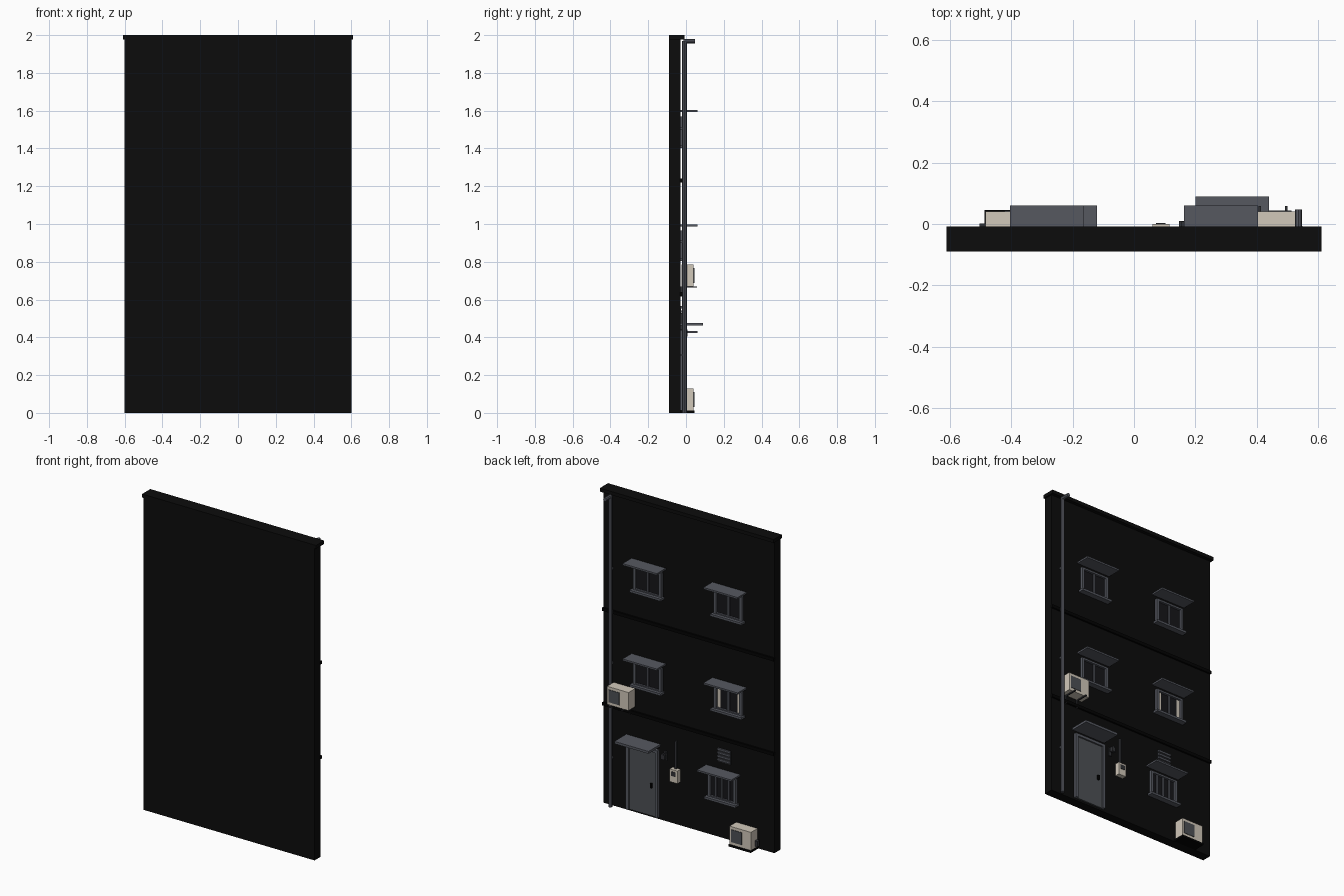
import bpy, math

if "Cube" in bpy.data.objects:
    bpy.data.objects.remove(bpy.data.objects["Cube"])

def mat(name, r, g, b):
    m = bpy.data.materials.new(name)
    m.diffuse_color = (r, g, b, 1)
    m.use_nodes = True
    m.node_tree.nodes["Principled BSDF"].inputs["Base Color"].default_value = m.diffuse_color
    return m

BLACK = mat("wall_black", .0036, .0036, .0036)
TRIM = mat("band_black", .001, .001, .001)
GREY = mat("slate_grey", .092, .098, .118)
DOOR = mat("door_grey", .075, .082, .09)
DARK = mat("dark_grey", .03, .031, .036)
GLASS = mat("dark_glass", .008, .008, .01)
CREAM = mat("cream", .64, .58, .49)

FY = -.03  # rear facade plane

def box(name, x0, x1, y0, y1, z0, z1, m):
    v = [(x, y, z) for x in (x0, x1) for y in (y0, y1) for z in (z0, z1)]
    f = [(0, 1, 3, 2), (4, 6, 7, 5), (0, 4, 5, 1), (2, 3, 7, 6), (0, 2, 6, 4), (1, 5, 7, 3)]
    me = bpy.data.meshes.new(name)
    me.from_pydata(v, [], f)
    me.materials.append(m)
    o = bpy.data.objects.new(name, me)
    bpy.context.collection.objects.link(o)
    return o

def tube(name, loc, r, length, m, rot=(0, 0, 0), n=8):
    bpy.ops.mesh.primitive_cylinder_add(vertices=n, radius=r, depth=length, location=loc, rotation=rot)
    o = bpy.context.object
    o.name = name
    o.data.materials.append(m)
    return o

# wall, roof cap and floor bands
box("wall", -.6, .6, -.09, FY, 0, 1.98, BLACK)
box("roof_cap", -.61, .61, -.09, -.008, 1.978, 2, BLACK)
for z in (.63, 1.23):
    box("floor_band", -.602, .602, FY - .005, -.019, z - .01, z + .01, TRIM)

def window(cx, zs, za, bars=1, curtains=False):
    """zs = sill height, za = awning height"""
    box("awning", cx - .12, cx + .12, FY, .06, za - .005, za + .006, GREY)
    box("sill", cx - .11, cx + .11, FY, .006, zs - .007, zs + .007, GREY)
    w, zt = .09, za - .027
    box("glass", cx - w, cx + w, FY, FY + .004, zs, zt, GLASS)
    for s in (-1, 1):
        box("jamb", cx + s * w - .009, cx + s * w + .009, FY, -.012, zs, zt, GREY)
        if curtains:
            c = cx + s * (w - .02)
            box("curtain", c - .011, c + .011, FY, FY + .006, zs + .015, zt - .012, CREAM)
    box("window_head", cx - w, cx + w, FY, -.012, zt - .012, zt, GREY)
    box("window_foot", cx - w, cx + w, FY, -.014, zs, zs + .014, GREY)
    for i in range(bars):
        c = cx - w + 2 * w * (i + 1) / (bars + 1)
        box("mullion", c - .006, c + .006, FY, -.016, zs, zt, GREY)

for cx in (.283, -.284):
    window(cx, 1.41, 1.597)
    window(cx, .81, .992, curtains=cx < 0)
window(-.24, .24, .428, bars=3)

# wall vent
box("vent_back", -.295, -.205, FY, FY + .004, .48, .565, DARK)
for i in range(4):
    z = .487 + i * .022
    box("vent_slat", -.295, -.205, FY, FY + .011, z, z + .012, GREY)

# door
box("door_awning", .2, .44, FY, .09, .462, .477, GREY)
box("door_panel", .225, .412, FY, -.02, .012, .425, DOOR)
for x in (.208, .412):
    box("door_jamb", x, x + .018, FY, -.01, .012, .44, GREY)
box("door_head", .208, .43, FY, -.01, .423, .44, GREY)
box("door_handle", .25, .262, -.02, -.011, .19, .22, TRIM)

# drain pipe with outlet at the top
tube("drain_pipe", (.536, -.008, .985), .0125, 1.97, GREY)
tube("pipe_outlet", (.536, .018, 1.968), .0115, .06, GREY, (math.pi / 2, 0, 0))
for z in (.3, .9, 1.5):
    box("pipe_clip", .531, .541, FY, -.01, z, z + .012, GREY)

def air_unit(x0, z0):
    """outdoor air conditioner, x0 = low x edge"""
    x1, z1 = x0 + .15, z0 + .115
    box("air_unit", x0, x1, FY + .005, .041, z0, z1, CREAM)
    box("fan_grille", x1 - .087, x1 - .012, .041, .044, z0 + .018, z1 - .018, DOOR)

air_unit(-.484, .013)
box("unit_base", -.487, -.33, FY, .046, 0, .013, TRIM)
box("unit_valve", -.503, -.484, -.02, .002, .025, .06, DARK)
air_unit(.375, .67)
for x in (.41, .495):
    box("unit_bracket_arm", x - .004, x + .004, FY, .059, .663, .67, DARK)
    box("unit_bracket_post", x - .004, x + .004, FY, FY + .01, .615, .667, DARK)

# electric meter with conduit
box("meter_box", .06, .115, FY, 0, .275, .355, CREAM)
box("meter_window", .072, .103, 0, .003, .315, .343, DARK)
box("conduit", .08, .092, FY, -.018, .355, .53, DARK)

# door lamp
box("lamp_plate", .15, .17, FY, FY + .006, .39, .445, DARK)
box("lamp_arm", .155, .165, FY, .008, .434, .442, DARK)
box("lamp_head", .146, .172, -.01, .009, .405, .434, DARK)
